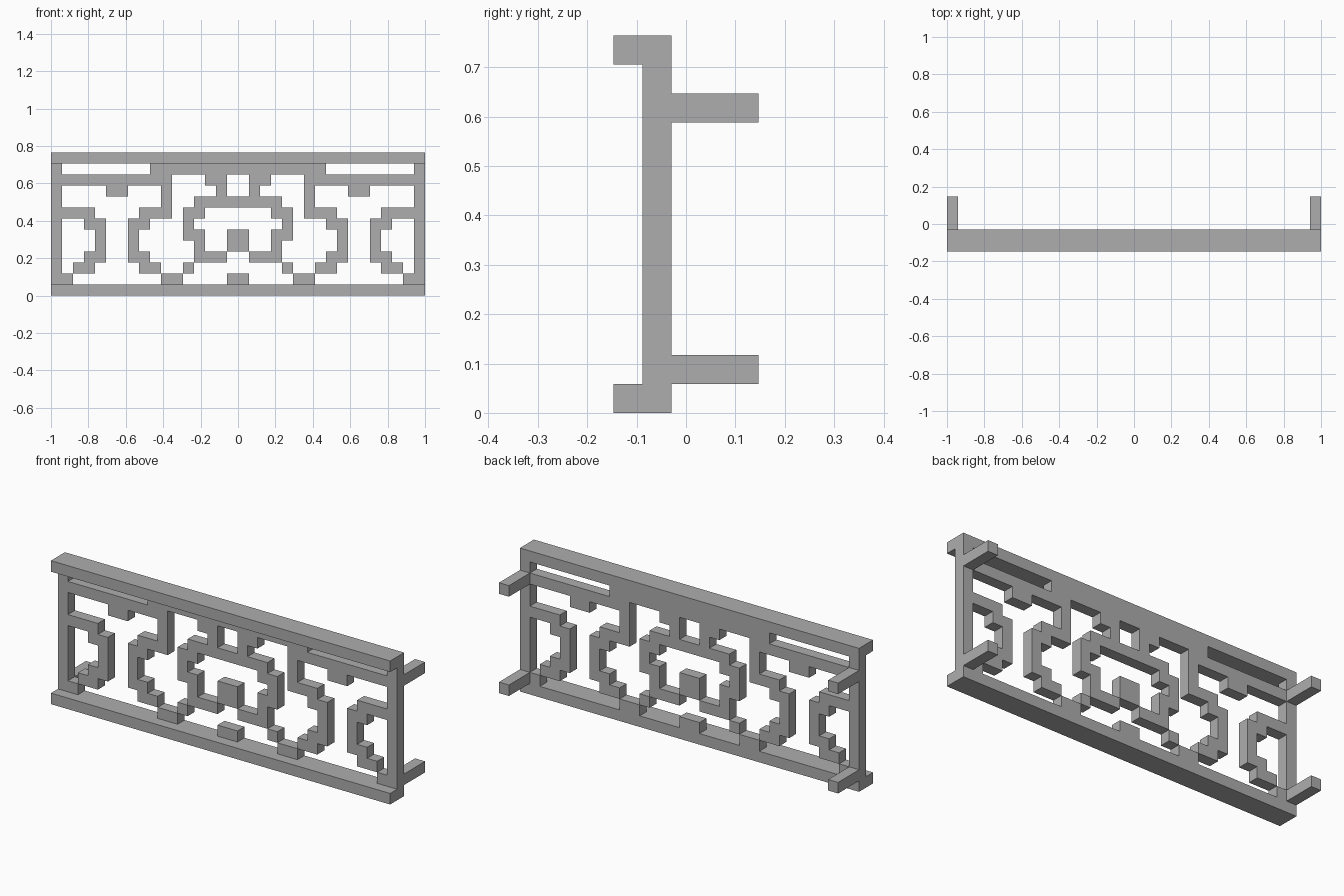
import bpy

cube = bpy.data.objects.get("Cube")
if cube:
    bpy.data.objects.remove(cube, do_unlink=True)

UNIT = 1 / 17          # the railing sits on a square module
COLS = 34              # modules across

grey = bpy.data.materials.new("plain_grey")
grey.use_nodes = True
COLOUR = (0.42, 0.42, 0.42, 1)
grey.diffuse_color = COLOUR
grey.node_tree.nodes["Principled BSDF"].inputs["Base Color"].default_value = COLOUR


def add_object(name, verts, faces):
    mesh = bpy.data.meshes.new(name)
    mesh.from_pydata(verts, [], faces)
    mesh.materials.append(grey)
    obj = bpy.data.objects.new(name, mesh)
    bpy.context.collection.objects.link(obj)
    return obj


def extrude_quads(name, quads, y0, y1):
    """Thicken front-facing quads of (column, row) corners into a solid."""
    index, verts, faces = {}, [], []

    def vert(point, y):
        key = (point, y)
        if key not in index:
            index[key] = len(verts)
            verts.append(((point[0] - COLS / 2) * UNIT, y * UNIT, point[1] * UNIT))
        return index[key]

    edges = {(q[i], q[(i + 1) % 4]) for q in quads for i in range(4)}
    for q in quads:
        faces.append([vert(p, y0) for p in q])
        faces.append([vert(p, y1) for p in reversed(q)])
    for a, b in sorted(edges):
        if (b, a) not in edges:
            faces.append([vert(b, y0), vert(a, y0), vert(a, y1), vert(b, y1)])
    return add_object(name, verts, faces)


def quad(c0, r0, c1, r1):
    return ((c0, r0), (c1, r0), (c1, r1), (c0, r1))


def box(name, c0, r0, c1, r1, y0, y1):
    return extrude_quads(name, [quad(c0, r0, c1, r1)], y0, y1)


def fretwork(name, first_col, top_row, rows):
    """Stepped motif drawn with # on the left half, mirrored to the right."""
    cells = set()
    for down, line in enumerate(rows):
        for along, mark in enumerate(line):
            if mark == "#":
                c, r = first_col + along, top_row - down
                cells |= {(c, r), (COLS - 1 - c, r)}
    quads = [quad(c, r, c + 1, r + 1) for c, r in sorted(cells)]
    return extrude_quads(name, quads, -1.5, -0.5)


# Deep rails along the bottom and top
box("bottom_rail", 0, 0, COLS, 1, -2.5, -0.5)
box("top_rail", 0, 12, COLS, 13, -2.5, -0.5)

# End posts, each with two brackets reaching back
for side, c in (("right", 0), ("left", COLS - 1)):
    box(f"{side}_post", c, 1, c + 1, 12, -1.5, -0.5)
    for level, r in (("lower", 1), ("upper", 10)):
        box(f"{side}_{level}_bracket", c, r, c + 1, r + 1, -0.5, 2.5)

# Stepped upper band with its hanging tabs
fretwork("upper_band", 1, 11, [
    "........########",
    "##########...##.",
    "....##...#....#.",
])

# Half rings springing from the end posts
fretwork("end_half_rings", 1, 7, [
    "###.",
    "..##",
    "...#",
    "...#",
    "..##",
    ".##.",
    "#...",
])

# Open brackets hanging either side of the centre
fretwork("side_scrolls", 7, 8, [
    "...#.",
    ".###.",
    "##...",
    "#....",
    "#....",
    "##...",
    ".##..",
    "...##",
])

# Central ring around a square boss
fretwork("centre_ring", 12, 8, [
    ".####",
    "##...",
    "#....",
    "##..#",
    ".#..#",
    ".###.",
    "#....",
])

# Small block on the bottom rail
fretwork("centre_foot_block", 16, 1, ["#"])
